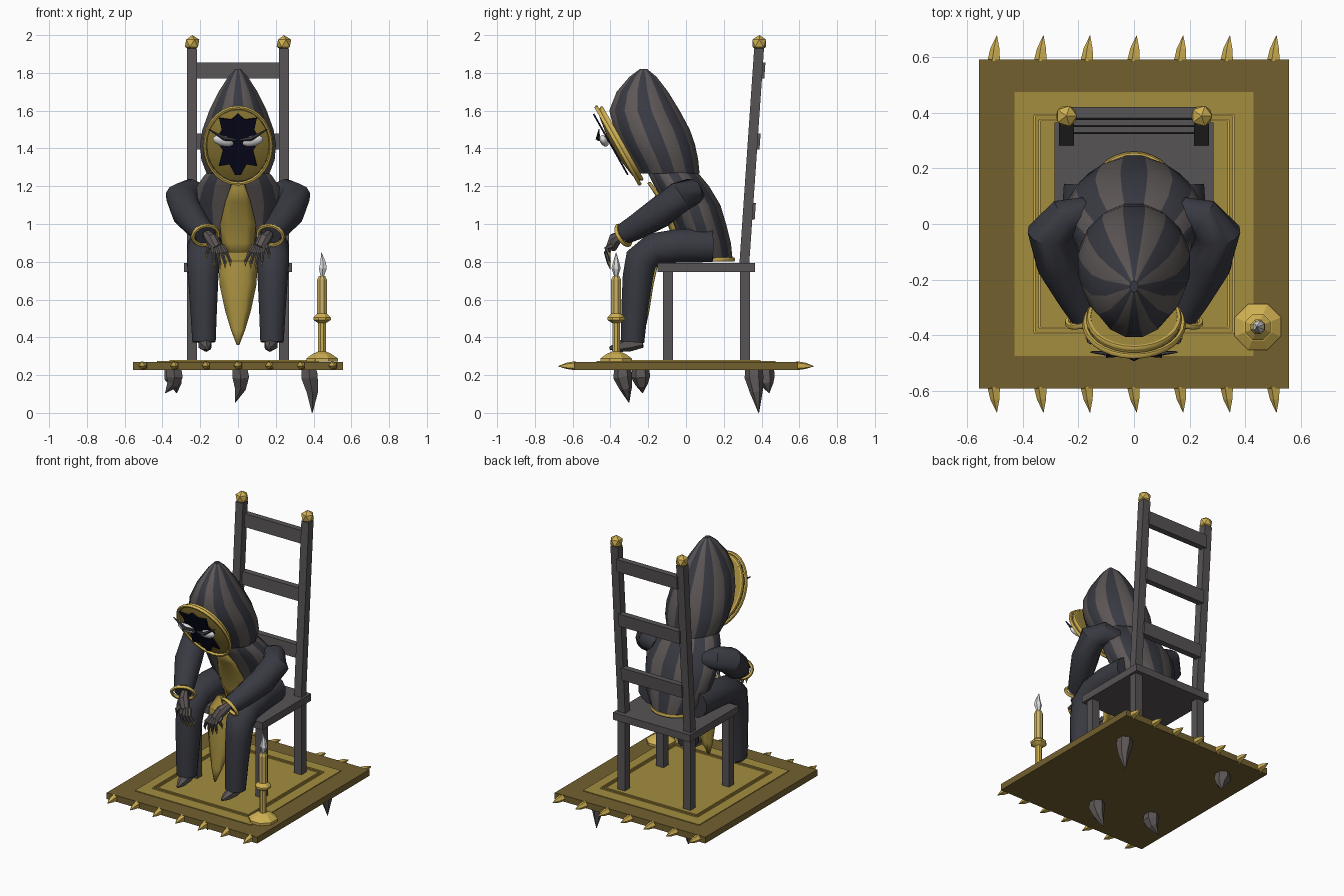
import bpy, bmesh, math
from mathutils import Vector

if "Cube" in bpy.data.objects:
    bpy.data.objects.remove(bpy.data.objects["Cube"])

def material(name, hexcol):
    m = bpy.data.materials.new(name)
    rgb = [int(hexcol[i:i + 2], 16) / 255 for i in (0, 2, 4)]
    m.diffuse_color = [c / 12.92 if c < .04 else ((c + .055) / 1.055) ** 2.4 for c in rgb] + [1]
    m.use_nodes = True
    m.node_tree.nodes["Principled BSDF"].inputs["Base Color"].default_value = m.diffuse_color
    return m

ROBE = material("dark robe", "393a42")
GREY = material("warm grey stripe", "5d5756")
WOOD = material("chair grey", "575355")
GOLD = material("bright gold", "cfb052")
CLOTH = material("old gold cloth", "a48d3e")
BORDER = material("rug brown", "72602f")
NAVY = material("navy face", "0c0c24")
WHITE = material("white", "e0e0e0")
WAX = material("candle wax", "cdb264")

def finish(name, bm, mats, smooth=None):
    bmesh.ops.recalc_face_normals(bm, faces=bm.faces)
    me = bpy.data.meshes.new(name)
    bm.to_mesh(me)
    bm.free()
    ob = bpy.data.objects.new(name, me)
    bpy.context.collection.objects.link(ob)
    for m in mats if isinstance(mats, list) else [mats]:
        me.materials.append(m)
    if smooth:
        bpy.ops.object.select_all(action='DESELECT')
        ob.select_set(True)
        bpy.context.view_layer.objects.active = ob
        bpy.ops.object.shade_smooth_by_angle(angle=math.radians(smooth))
    return ob

def loft(name, rings, mats, closed=True, caps=True, smooth=None, rule=None):
    """Skin between rings of points; rule(column) picks the material."""
    bm = bmesh.new()
    vs = [[bm.verts.new(p) for p in r] for r in rings]
    n = len(vs[0])
    for a, b in zip(vs, vs[1:]):
        for j in range(n if closed else n - 1):
            k = (j + 1) % n
            f = bm.faces.new((a[j], a[k], b[k], b[j]))
            if rule:
                f.material_index = rule(j)
    if closed and caps:
        bm.faces.new(vs[0])
        bm.faces.new(vs[-1])
    return finish(name, bm, mats, smooth)

def tube(name, pts, radii, mat, sides=10, ref=(1, 0, 0), smooth=40):
    pts = [Vector(p) for p in pts]
    rings = []
    for i, p in enumerate(pts):
        t = (pts[min(i + 1, len(pts) - 1)] - pts[max(i - 1, 0)]).normalized()
        u = Vector(ref)
        u = (u - t * u.dot(t)).normalized()
        w = t.cross(u)
        rings.append([p + radii[i] * (u * math.cos(a) + w * math.sin(a))
                      for a in (2 * math.pi * (k + .5) / sides for k in range(sides))])
    return loft(name, rings, mat, smooth=smooth)

def lathe(name, x, y, profile, mat, sides=8, smooth=None):
    rings = [[(x + r * math.cos(a), y + r * math.sin(a), z)
              for a in (2 * math.pi * (k + .5) / sides for k in range(sides))] for r, z in profile]
    return loft(name, rings, mat, smooth=smooth)

def box(name, x0, x1, y0, y1, z0, z1, mat, lean=0):
    return loft(name, [[(x0, y0 + d, z), (x1, y0 + d, z), (x1, y1 + d, z), (x0, y1 + d, z)]
                       for z, d in ((z0, 0), (z1, lean))], mat)

def torus(name, place, a, b, r, mat, n=28, m=6):
    """Elliptic ring; place(u, v, n) maps local to world."""
    bm = bmesh.new()
    vs = []
    for i in range(n):
        t = 2 * math.pi * i / n
        vs.append([bm.verts.new(place((a + r * math.cos(q)) * math.cos(t), (b + r * math.cos(q)) * math.sin(t),
                   r * math.sin(q))) for q in (2 * math.pi * k / m for k in range(m))])
    for i in range(n):
        for k in range(m):
            A, B = vs[i], vs[(i + 1) % n]
            bm.faces.new((A[k], A[(k + 1) % m], B[(k + 1) % m], B[k]))
    return finish(name, bm, mat, 60)

def blob(name, place, size, mat, sub=2, smooth=60):
    bm = bmesh.new()
    bmesh.ops.create_icosphere(bm, subdivisions=sub, radius=1)
    for v in bm.verts:
        v.co = place(*(c * s for c, s in zip(v.co, size)))
    return finish(name, bm, mat, smooth)

# rug: border slab, inner field, two thin frames
box("rug_border", -.557, .557, -.592, .592, .228, .27, BORDER)
box("rug_field", -.43, .43, -.475, .475, .27, .275, CLOTH)
for hx, hy, w in ((.358, .392, .007), (.34, .374, .007)):
    for s in (1, -1):
        x, y = s * hx, s * hy
        box("rug_frame_side", x - w / 2, x + w / 2, -hy, hy, .275, .281, GOLD)
        box("rug_frame_end", -hx, hx, y - w / 2, y + w / 2, .275, .281, GOLD)

# rug tassel spikes
for i in range(7):
    for s in (1, -1):
        x = -.502 + i * .1675
        tube("rug_spike", [(x, s * .585, .25), (x + .004, s * .63, .249), (x + .009, s * .677, .247)],
             [.025, .018, .001], GOLD, 5, smooth=None)

# rock spikes under the rug: base position, tip position
for x, y, tx, ty, tz in ((.375, .36, .393, .385, 0), (-.35, .42, -.325, .44, .105),
                         (-.34, -.24, -.385, -.23, .105), (.01, -.335, -.015, -.302, .055)):
    tube("rock_spike", [(x, y, .23), (x + .004, y, .19), (x * .6 + tx * .4 + .012, y * .5 + ty * .5, .11 + tz * .4),
         (tx, ty, tz)], [.046, .05, .034, .002], GREY, 6, smooth=None)

# chair
box("seat", -.285, .285, -.15, .365, .745, .793, WOOD)
for s in (1, -1):
    x0, x1 = s * .243 - .027, s * .243 + .027
    box("front_leg", x0, x1, -.122, -.07, .27, .745, WOOD)
    box("back_leg", x0, x1, .285, .338, .27, .745, WOOD)
    box("back_post", x0, x1, .283, .335, .793, 1.93, WOOD, lean=.078)
    blob("finial", lambda u, v, n, s=s: (s * .243 + u, .388 + v, 1.957 + n), (.043, .043, .043), GOLD, 1, None)
for z in (1.025, 1.395, 1.77):
    y = .32 + (z - .793) * .068
    box("back_slat", -.225, .225, y - .012, y + .028, z, z + .085, WOOD, lean=.006)

# striped robe body and hood: z, back y, front y, half width
def striped(name, rows):
    rings = []
    for z, back, front, rx in rows:
        c, ry = (back + front) / 2, (back - front) / 2
        rings.append([(rx * math.sin(a), c + ry * math.cos(a), z)
                      for a in (math.pi * (k - .5) / 8 for k in range(16))])
    return loft(name, rings, [ROBE, GREY], smooth=35, rule=lambda j: j % 2)

striped("robe_body", [(.805, .25, 0, .14), (.9, .24, -.03, .2), (1, .215, -.07, .235), (1.1, .185, -.11, .25),
                      (1.2, .125, -.17, .222), (1.26, .075, -.2, .18), (1.3, .03, -.2, .14)])
striped("hood", [(1.268, .075, -.255, .17), (1.34, .068, -.3, .198), (1.42, .052, -.35, .205), (1.5, .024, -.385, .192),
                 (1.6, -.03, -.41, .155), (1.7, -.092, -.37, .105), (1.78, -.155, -.3, .052), (1.82, -.205, -.245, .015)])
torus("robe_hem", lambda u, v, n: (u, .13 + v, .812 + n), .14, .12, .011, GOLD)

# face plane, tilted down: u across, v up, n outward
def F(u, v, n):
    return (u, -.36 - .49 * v - .87 * n, 1.415 + .87 * v - .49 * n)

torus("hood_rim_outer", F, .176, .232, .011, GOLD)
torus("hood_rim_inner", lambda u, v, n: F(u, v, n - .022), .162, .215, .011, GOLD)
loft("face_mask", [[F(.165 * r * math.cos(a), .218 * r * math.sin(a), h) for a in
     (2 * math.pi * k / 24 for k in range(24))] for r, h in ((1, -.03), (1, 0), (.8, .012), (.4, .025), (.05, .03))],
     CLOTH, smooth=40)
star = [(0, .2), (.035, .165), (.1, .175), (.085, .1), (.118, .045), (.08, -.02), (.1, -.115),
        (.045, -.105), (.015, -.17)]
star += [(-x, y) for x, y in star[:0:-1]]
loft("face_star", [[F(x, y + .01, h) for x, y in star] for h in (.026, .035)], NAVY)
for s in (1, -1):
    blob("eye", lambda u, v, n, s=s: F(s * (.078 + u), .058 + v + .2 * u, .052 + n), (.058, .032, .022), WHITE)
    tube("brow", [F(s * .012, .068, .06), F(s * .07, .085, .075), F(s * .155, .125, .045)], [.008, .012, .003],
         ROBE, 5, (0, 0, 1))

# chest panel and hanging front cloth: z, y, half width
def panel(name, rows, bow):
    rings = [[(w * t, y + bow * t * t * w, z) for t in (-1, -.5, 0, .5, 1)] for z, y, w in rows]
    ob = loft(name, rings, CLOTH, closed=False, smooth=40)
    mod = ob.modifiers.new("thickness", 'SOLIDIFY')
    mod.thickness, mod.offset = .012, 0

panel("chest_panel", [(1.22, -.2, .03), (1.12, -.135, .065), (1.0, -.092, .093), (.9, -.055, .085),
                      (.84, -.05, .06)], .25)
panel("front_cloth", [(.83, -.02, .085), (.845, -.12, .095), (.8, -.19, .1), (.68, -.215, .095), (.54, -.225, .065),
                      (.44, -.235, .035), (.36, -.24, .004)], .4)

for s in (1, -1):
    # legs and feet
    tube("leg", [(s * .165, .14, .885), (s * .175, -.04, .885), (s * .182, -.17, .868), (s * .184, -.238, .81),
                 (s * .184, -.255, .72), (s * .182, -.272, .55), (s * .18, -.283, .375)],
         [.09, .092, .088, .09, .083, .073, .064], ROBE, 12)
    tube("foot", [(s * .18, -.23, .375), (s * .175, -.3, .365), (s * .168, -.36, .35), (s * .163, -.405, .342)],
         [.03, .04, .028, .008], GREY, 6, smooth=None)
    # bent arm
    tube("arm", [(s * .17, .05, 1.15), (s * .25, .02, 1.165), (s * .3, -.03, 1.145), (s * .27, -.14, 1.06),
                 (s * .21, -.26, .985), (s * .175, -.325, .95)],
         [.05, .075, .084, .083, .068, .058], ROBE, 12, (0, 0, 1))
    # wrist cuff
    d = Vector((-s * .35, -.82, -.45)).normalized()
    uu = Vector((0, 0, 1)).cross(d).normalized()
    vv = d.cross(uu)
    torus("cuff", lambda u, v, n, s=s: Vector((s * .172, -.332, .94)) + uu * u + vv * v + d * n,
          .072, .058, .011, GOLD, 16)
    # hand with four fingers, thumb and gold nails
    tube("palm", [(s * .165, -.33, .945), (s * .14, -.375, .92), (s * .112, -.395, .875)], [.025, .036, .03], GREY, 8)
    for k, (bx, tx, tz) in enumerate(((.085, .04, .80), (.1, .068, .79), (.118, .095, .785), (.135, .125, .795),
                                      (.15, .165, .84))):
        knuckle = Vector((s * bx, -.392, .885))
        tip = Vector((s * tx, -.408, tz))
        mid = (knuckle + tip) / 2 + Vector((0, -.022, .008))
        tube("finger", [knuckle, mid, tip], [.014, .012, .008], GREY, 6)
        tube("nail", [tip + Vector((0, 0, .01)), tip + Vector((0, .006, -.026))], [.0105, .001], GOLD, 5, smooth=None)

# candlestick, candle and flame
cx, cy = .445, -.37
lathe("candlestick", cx, cy, [(.09, .272), (.09, .288), (.055, .312), (.022, .325), (.022, .475), (.05, .492),
                              (.05, .505), (.024, .53)], GOLD)
lathe("candle", cx, cy, [(.028, .525), (.028, .705), (.018, .724)], WAX)
tube("flame", [(cx, cy, .715), (cx + .004, cy, .765), (cx + .006, cy, .795), (cx - .004, cy, .85)],
     [.008, .024, .017, .001], WHITE, 6, smooth=None)
